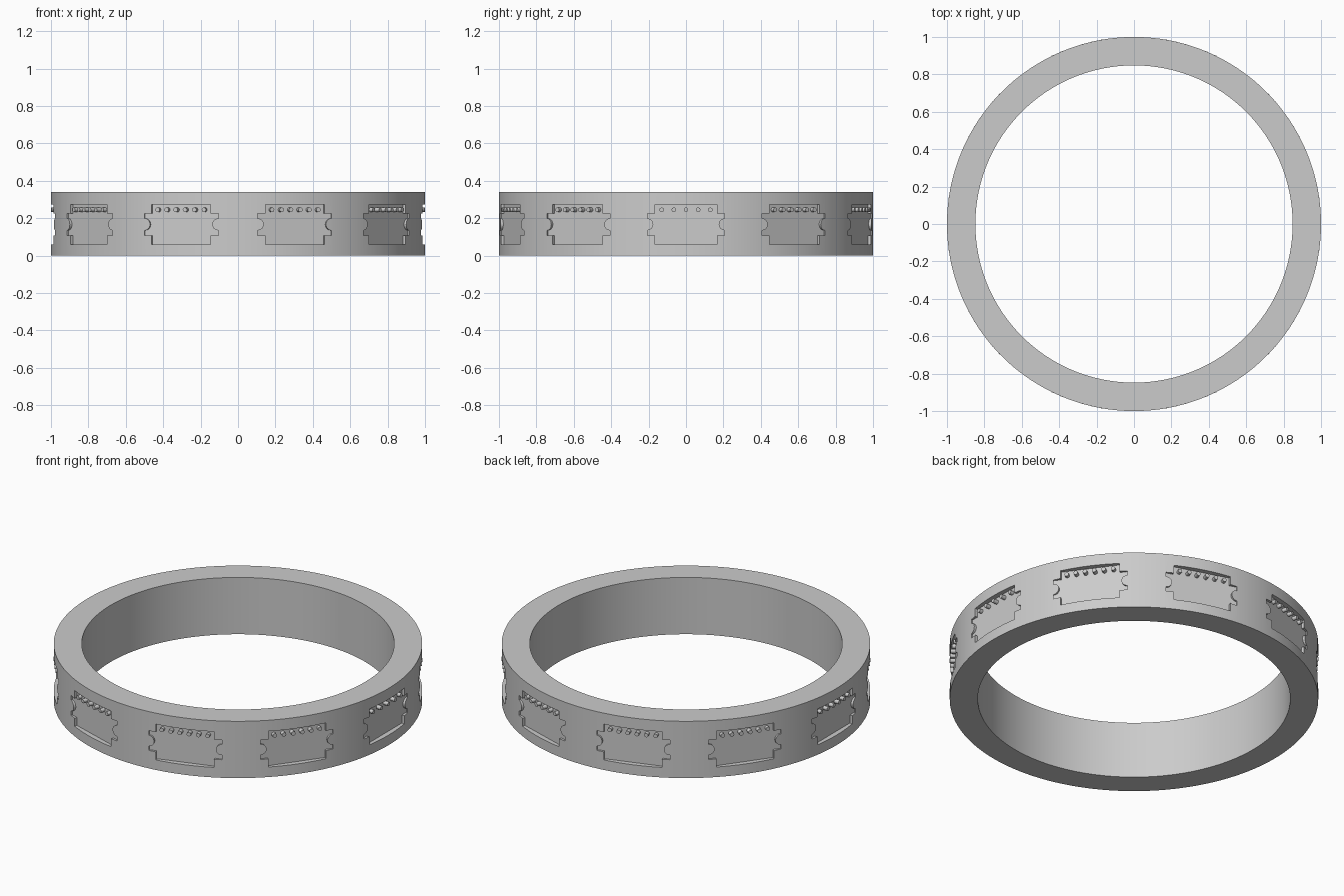
import bpy, bmesh
from math import sin, cos, pi, sqrt, radians
from mathutils import Matrix, Vector

cube = bpy.data.objects.get("Cube")
if cube:
    bpy.data.objects.remove(cube, do_unlink=True)

OUTER, INNER, HEIGHT = 1.0, 0.848, 0.34
COUNT, FLOOR, MID = 10, 0.97, 0.167
SEGMENTS = 180

grey = bpy.data.materials.new("plain grey")
grey.use_nodes = True
grey.diffuse_color = (0.6, 0.6, 0.6, 1)
grey.node_tree.nodes["Principled BSDF"].inputs["Base Color"].default_value = (0.6, 0.6, 0.6, 1)


def make_object(name, bm):
    bmesh.ops.recalc_face_normals(bm, faces=bm.faces)
    mesh = bpy.data.meshes.new(name)
    bm.to_mesh(mesh)
    bm.free()
    mesh.materials.append(grey)
    ob = bpy.data.objects.new(name, mesh)
    bpy.context.collection.objects.link(ob)
    return ob


def activate(ob):
    bpy.ops.object.select_all(action='DESELECT')
    ob.select_set(True)
    bpy.context.view_layer.objects.active = ob


# Band: rectangular section swept around the axis
bm = bmesh.new()
section = [(INNER, 0), (OUTER, 0), (OUTER, HEIGHT), (INNER, HEIGHT)]
loops = []
for i in range(SEGMENTS):
    a = 2 * pi * i / SEGMENTS
    loops.append([bm.verts.new((r * cos(a), r * sin(a), z)) for r, z in section])
for i in range(SEGMENTS):
    p, q = loops[i], loops[(i + 1) % SEGMENTS]
    for j in range(4):
        k = (j + 1) % 4
        bm.faces.new((p[j], q[j], q[k], p[k]))
band = make_object("ring_band", bm)


# Ticket outline: plate with ears, each ear bitten by a round notch
def ticket_outline(half=0.165, ear=0.207, top=0.107, ear_top=0.059, bite=0.032, steps=12):
    side = [(half, -top), (half, -ear_top), (ear, -ear_top)]
    for i in range(steps + 1):
        t = -pi / 2 + pi * i / steps
        side.append((ear - bite * cos(t), bite * sin(t)))
    side += [(ear, ear_top), (half, ear_top), (half, top)]
    return side + [(-y, -z) for y, z in side]


# Cutters for all ticket recesses with flat floors
bm = bmesh.new()
outline = ticket_outline()
for n in range(COUNT):
    turn = Matrix.Rotation(2 * pi * n / COUNT, 4, 'Z')
    face = bm.faces.new([bm.verts.new(turn @ Vector((FLOOR, y, MID + z))) for y, z in outline])
    grown = bmesh.ops.extrude_face_region(bm, geom=[face])["geom"]
    bmesh.ops.translate(bm, vec=turn @ Vector((0.1, 0, 0)),
                        verts=[g for g in grown if isinstance(g, bmesh.types.BMVert)])
cutter = make_object("ticket_cutter", bm)
cutter.hide_render = True

activate(band)
mod = band.modifiers.new("recesses", 'BOOLEAN')
mod.operation = 'DIFFERENCE'
mod.solver = 'EXACT'
mod.object = cutter
bpy.ops.object.modifier_apply(modifier=mod.name)
bpy.data.objects.remove(cutter, do_unlink=True)

# Pegs: a row of round studs along the top of each recess
bm = bmesh.new()
for n in range(COUNT):
    turn = Matrix.Rotation(2 * pi * n / COUNT, 4, 'Z')
    pegs = 5 if n == 0 else 6
    for i in range(pegs):
        y = -0.13 + 0.26 * i / (pegs - 1)
        start, end = FLOOR - 0.01, sqrt(OUTER ** 2 - y * y)
        place = Matrix.Translation(((start + end) / 2, y, 0.245)) @ Matrix.Rotation(pi / 2, 4, 'Y')
        bmesh.ops.create_cone(bm, cap_ends=True, segments=16, radius1=0.012, radius2=0.012,
                              depth=end - start, matrix=turn @ place)
studs = make_object("recess_pegs", bm)

for ob in (band, studs):
    activate(ob)
    bpy.ops.object.shade_smooth_by_angle(angle=radians(30))
